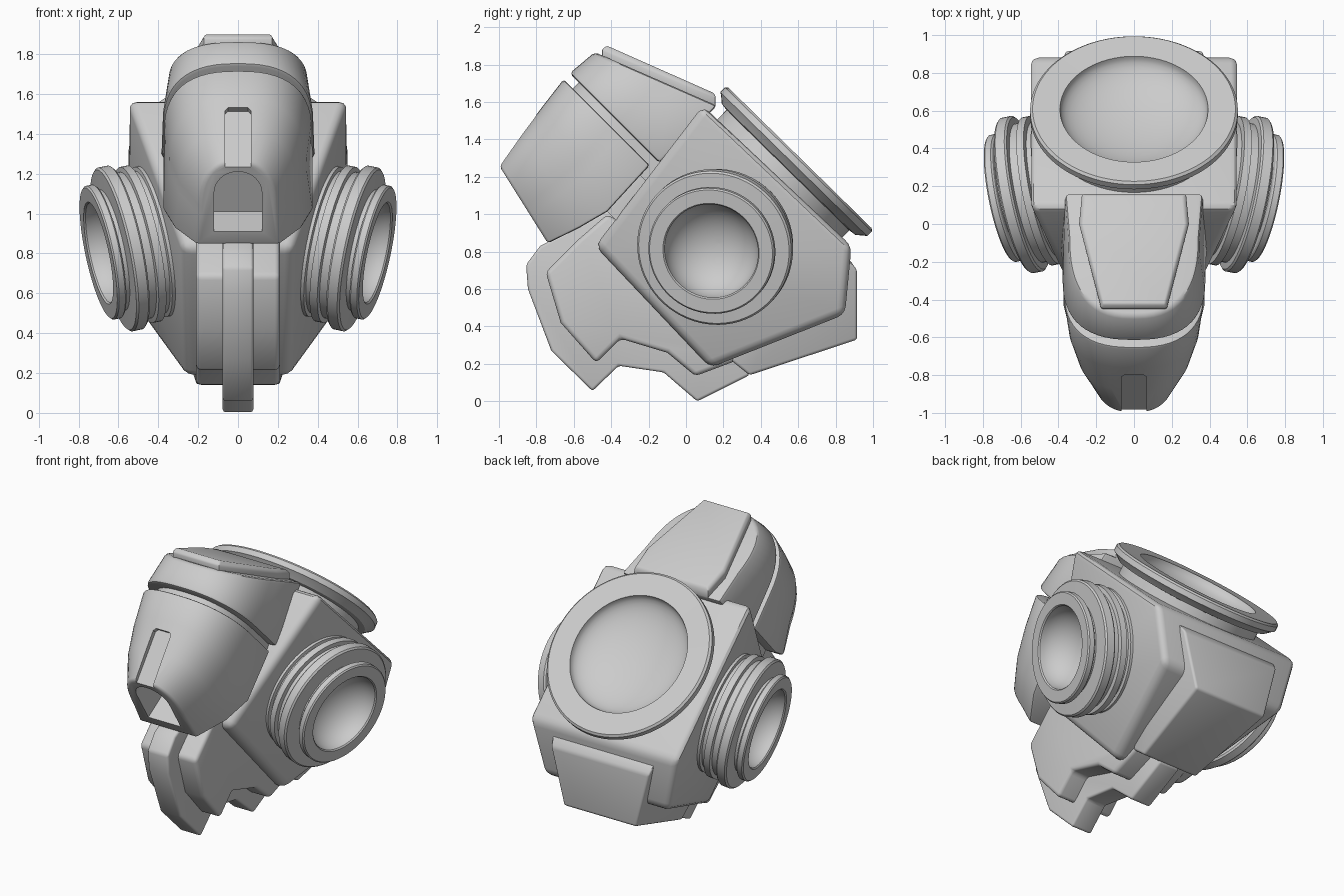
import bpy, bmesh, math
from mathutils import Vector

cube = bpy.data.objects.get("Cube")
if cube:
    bpy.data.objects.remove(cube)

grey = bpy.data.materials.new("plain_grey")
grey.use_nodes = True
grey.diffuse_color = (0.6, 0.6, 0.6, 1)
grey.node_tree.nodes["Principled BSDF"].inputs["Base Color"].default_value = (0.6, 0.6, 0.6, 1)


def select(ob):
    bpy.ops.object.select_all(action='DESELECT')
    ob.select_set(True)
    bpy.context.view_layer.objects.active = ob


def loft(name, rings, bevel=0.0, segments=3):
    """Skin equal-length closed rings and cap both ends."""
    bm = bmesh.new()
    loops = [[bm.verts.new(p) for p in ring] for ring in rings]
    n = len(loops[0])
    for a, b in zip(loops, loops[1:]):
        for i in range(n):
            j = (i + 1) % n
            bm.faces.new((a[i], a[j], b[j], b[i]))
    bm.faces.new(loops[0])
    bm.faces.new(loops[-1])
    bmesh.ops.recalc_face_normals(bm, faces=bm.faces)
    mesh = bpy.data.meshes.new(name)
    bm.to_mesh(mesh)
    bm.free()
    ob = bpy.data.objects.new(name, mesh)
    bpy.context.collection.objects.link(ob)
    mesh.materials.append(grey)
    select(ob)
    if bevel:
        mod = ob.modifiers.new("rounding", 'BEVEL')
        mod.width, mod.segments, mod.angle_limit = bevel, segments, math.radians(28)
        bpy.ops.object.modifier_apply(modifier=mod.name)
    bpy.ops.object.shade_smooth_by_angle(angle=math.radians(32))
    return ob


def slab(name, profile, bevel):
    """Side profile of (y, z, half width), mirrored across x."""
    return loft(name, [[(s * w, y, z) for y, z, w in profile] for s in (-1, 1)], bevel)


def cut(ob, cutter):
    mod = ob.modifiers.new("cut", 'BOOLEAN')
    mod.operation, mod.solver, mod.object = 'DIFFERENCE', 'EXACT', cutter
    select(ob)
    bpy.ops.object.modifier_apply(modifier=mod.name)
    bpy.data.objects.remove(cutter)
    bpy.ops.object.shade_smooth_by_angle(angle=math.radians(32))


def lathe(name, profile, origin, axis, sides=72):
    """Turn (radius, distance) points about an axis."""
    turn = Vector((0, 0, 1)).rotation_difference(Vector(axis)).to_matrix()
    rings = []
    for r, d in profile:
        rings.append([Vector(origin) + turn @ Vector((r * math.cos(t), r * math.sin(t), d))
                      for t in (math.tau * i / sides for i in range(sides))])
    return loft(name, rings)


def bowl(radius, rim, depth, steps=12):
    return [(radius * math.cos(a) + 0.002, rim - depth * math.sin(a))
            for a in (math.pi / 2 * i / steps for i in range(steps + 1))]


# Tilted head frame: u runs up and back, v runs up and forward
def tilted(x, u, v):
    k = math.sqrt(0.5)
    return (x, (u - v) * k, (u + v) * k)


def arch(w, side, bottom, top, u_low, u_high, steps=28):
    """D-shaped ring, w wide at the base and side wide at the spring line; u slides along v."""
    pts = [(-w, bottom), (w, bottom)]
    mid = bottom + (top - bottom) * 0.35
    for i in range(steps + 1):
        a = math.pi * i / steps
        c, s = math.cos(a), math.sin(a)
        pts.append((math.copysign(abs(c) ** 0.8, c) * side, mid + (top - mid) * s ** 0.8))
    return [tilted(x, u_low + (u_high - u_low) * (v - bottom) / (top - bottom), v) for x, v in pts]


# Main body block, narrowing toward the lower front
def body_width(y, z):
    return 0.555 - 0.295 * (1.2 - 0.69 * y - 0.72 * z)


outline = [(0.09, 1.58), (0.885, 0.83), (0.85, 0.465), (0.13, 0.18), (-0.485, 0.83)]
slab("body", [(y, z, body_width(y, z)) for y, z in outline], 0.045)

# Rear lower box
slab("rear_box", [(0.8, 0.8, 0.38), (0.88, 0.75, 0.38), (0.915, 0.7, 0.365), (0.915, 0.33, 0.27),
                  (0.34, 0.14, 0.21), (0.24, 0.22, 0.21), (0.6, 0.7, 0.36)], 0.015)

# Jaw and its central keel
slab("jaw", [(y, z, 0.21) for y, z in
             [(-0.42, 1.0), (-0.57, 0.87), (-0.75, 0.69), (-0.67, 0.42), (-0.48, 0.205), (-0.35, 0.335),
              (-0.1, 0.26), (0.05, 0.135), (0.33, 0.24), (0.2, 0.6)]], 0.025)
slab("keel", [(y, z, 0.077) for y, z in
              [(-0.4, 1.03), (-0.78, 0.83), (-0.855, 0.73), (-0.845, 0.6), (-0.72, 0.27), (-0.5, 0.055),
               (-0.36, 0.19), (-0.12, 0.155), (0.06, 0.0), (0.34, 0.14), (0.2, 0.6)]], 0.015)

# Snout, brow and the neck joining them to the body
snout = loft("snout", [arch(0.375, 0.372, 1.03, 1.68, 0.755, 0.755),
                       arch(0.375, 0.345, 1.015, 1.658, 0.42, 0.58),
                       arch(0.32, 0.295, 1.06, 1.632, 0.25, 0.39),
                       arch(0.21, 0.195, 1.12, 1.6, 0.075, 0.185)], 0.015, 2)
loft("head_neck", [arch(0.33, 0.33, 0.9, 1.61, u, u) for u in (0.68, 0.86)])
loft("snout_mount", [arch(0.3, 0.3, 0.88, 1.2, u, u) for u in (0.42, 0.9)])
loft("brow", [arch(0.385, 0.38, 1.0, 1.68, 0.8, 0.8),
              arch(0.365, 0.345, 1.0, 1.665, 1.235, 0.975)], 0.02, 2)

# Ridge slot and mouth opening, cut along the local surface normals
ridge = Vector((0, 0.34, 0.45)).normalized()
ridge_out = Vector((0, -ridge.z, ridge.y))
start = Vector((0, -1.015, 1.235))
side = Vector((1, 0, 0))
slot = [(-0.065, 0), (0.065, 0), (0.065, 0.35), (0.05, 0.368), (-0.05, 0.368), (-0.065, 0.35)]
cut(snout, loft("slot_cutter", [[start + side * x + ridge * t + ridge_out * d for x, t in slot]
                                for d in (-0.026, 0.15)]))
rise = Vector((0, -0.535, 0.845))
mouth_out = Vector((0, -0.845, -0.535))
base = Vector((0, -0.78, 0.91))
mouth = [(-0.12, 0), (0.12, 0)] + [(0.12 * math.cos(a), 0.23 + 0.125 * math.sin(a))
                                  for a in (math.pi * i / 16 for i in range(17))]
cut(snout, loft("mouth_cutter", [[base + side * x + rise * t + mouth_out * d for x, t in mouth]
                                for d in (-0.19, 0.15)]))

# Plate on the brow
plate = [(-0.27, 0.155), (-0.285, 0.0), (-0.17, -0.44), (0.17, -0.44), (0.285, 0.0), (0.27, 0.155)]
loft("brow_plate", [[(x * s, y * s, 1.71 - 0.425 * y + h) for x, y in plate]
                    for s, h in ((1.02, -0.07), (1.02, -0.015), (0.96, 0.004))], 0.008, 2)

# Round dish on the upper back
lathe("back_dish", [(0.46, -0.05), (0.46, 0.06), (0.5, 0.065), (0.535, 0.095), (0.55, 0.105),
                    (0.55, 0.14), (0.537, 0.152)] + bowl(0.39, 0.15, 0.14),
      (0, 0.503, 1.193), (0, 0.7, 0.714), 96)

# Ribbed side sockets
socket = [(0.385, -0.06), (0.385, 0.03), (0.365, 0.035), (0.365, 0.06), (0.4, 0.065), (0.4, 0.105),
          (0.375, 0.11), (0.375, 0.15), (0.41, 0.155), (0.42, 0.165), (0.42, 0.215), (0.41, 0.225),
          (0.31, 0.23), (0.31, 0.25), (0.335, 0.255), (0.343, 0.263), (0.343, 0.295), (0.335, 0.303),
          (0.262, 0.303)] + bowl(0.253, 0.295, 0.2)
for s, label in ((1, "left"), (-1, "right")):
    lathe(label + "_socket", socket, (s * 0.41, 0.193, 0.864), (s * 0.957, -0.195, -0.204))
